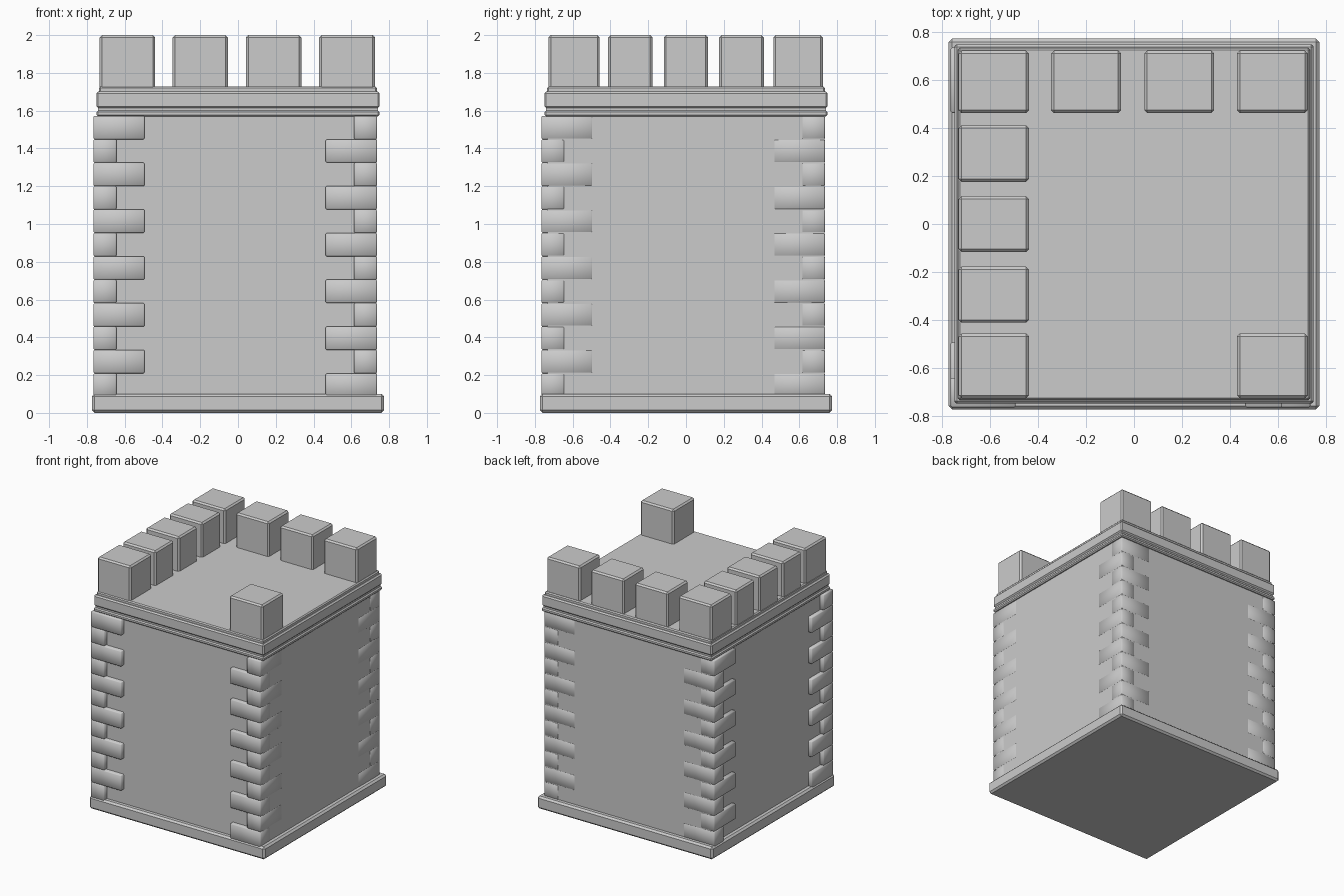
import bpy

if "Cube" in bpy.data.objects:
    bpy.data.objects.remove(bpy.data.objects["Cube"])


def block(name, x, y, z, bevel=0.012, smooth=False):
    """Bevelled box from (min, max) ranges."""
    bpy.ops.mesh.primitive_cube_add(
        size=1, location=[(r[0] + r[1]) / 2 for r in (x, y, z)])
    ob = bpy.context.object
    ob.name = name
    ob.scale = [r[1] - r[0] for r in (x, y, z)]
    bpy.ops.object.transform_apply(location=False, rotation=False, scale=True)
    if bevel:
        mod = ob.modifiers.new("edge_bevel", 'BEVEL')
        mod.width = bevel
        mod.segments = 1
    if smooth:
        for p in ob.data.polygons:
            p.use_smooth = True
    return ob


def slab(name, half, z0, z1, bevel):
    return block(name, (-half, half), (-half, half), (z0, z1), bevel)


# Plinth, wall core and stacked mouldings
slab("base_plinth", 0.774, 0.0, 0.1, 0.014)
slab("tower_wall", 0.734, 0.05, 1.62, 0)
slab("lower_moulding", 0.75, 1.57, 1.60, 0.008)
slab("moulding_neck", 0.74, 1.59, 1.63, 0)
slab("cornice", 0.75, 1.613, 1.702, 0.01)
slab("roof_deck", 0.735, 1.69, 1.727, 0.008)

# Corner stones: long and short courses alternate around each corner;
# they stand proud on the front and left, nearly flush on the right and back
LOW, HIGH, LONG, SHORT = -0.766, 0.736, 0.272, 0.123
COURSES, BOTTOM, TOP = 12, 0.086, 1.572
step = (TOP - BOTTOM) / COURSES


def span(side, length):
    return (LOW, LOW + length) if side < 0 else (HIGH - length, HIGH)


for sx in (-1, 1):
    for sy in (-1, 1):
        for i in range(COURSES):
            long_x = (i % 2 == 1) == (sx == sy)
            lx, ly = (LONG, SHORT) if long_x else (SHORT, LONG)
            z = BOTTOM + i * step
            block("corner_stone", span(sx, lx), span(sy, ly),
                  (z, z + step), 0.006, True)

# Battlements: full back row, left row and one front right corner
Z = (1.71, 2.0)
LEFT = (-0.732, -0.439)
BACK = (0.463, 0.724)
for x in (LEFT, (-0.346, -0.054), (0.043, 0.335), (0.43, 0.725)):
    block("back_merlon", x, BACK, Z)
for y in ((-0.412, -0.178), (-0.117, 0.116), (0.176, 0.412)):
    block("left_merlon", LEFT, y, Z)
for x in (LEFT, (0.43, 0.725)):
    block("front_corner_merlon", x, (-0.728, -0.457), Z)
